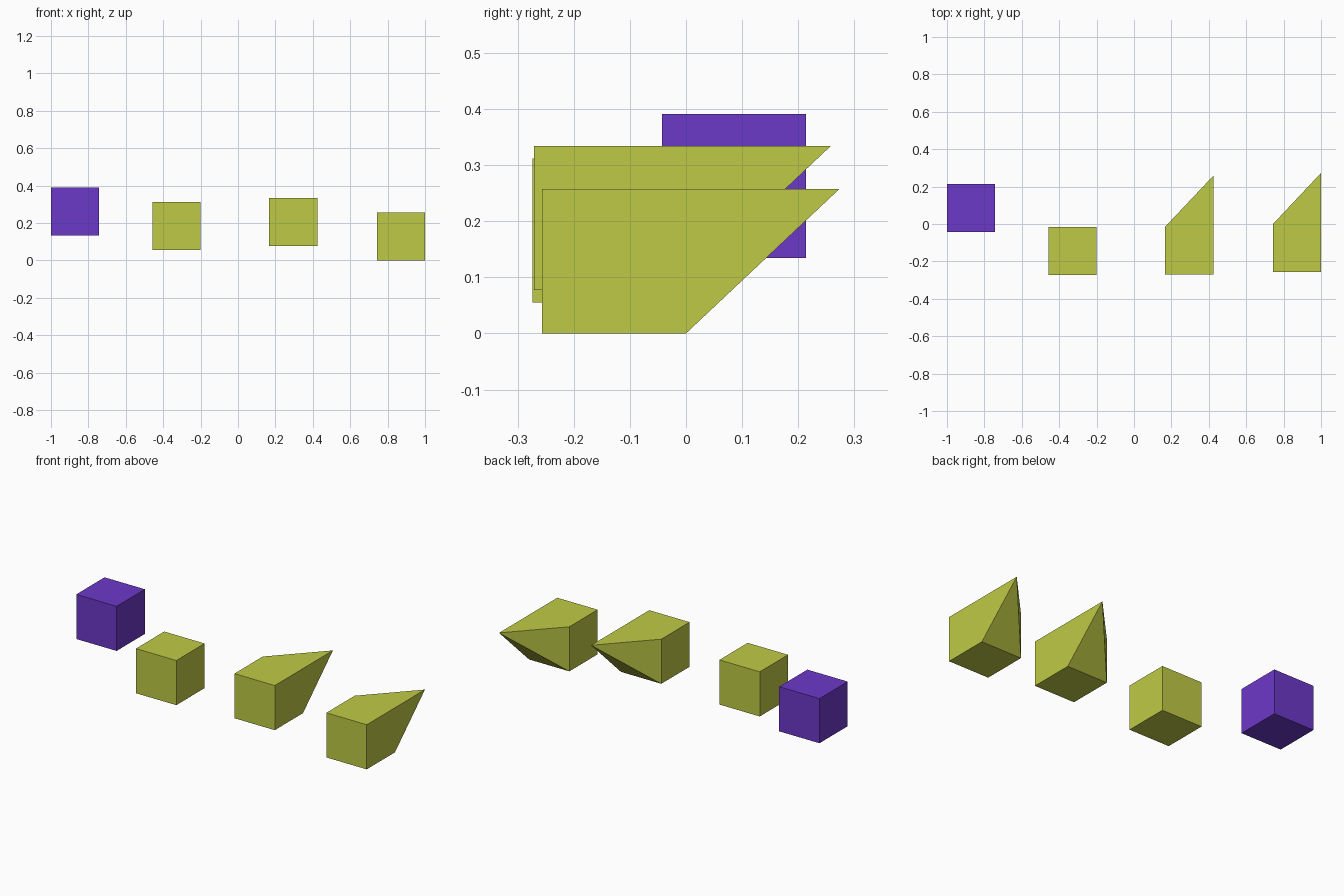
import bpy, bmesh
from mathutils import Vector

if "Cube" in bpy.data.objects:
    bpy.data.objects.remove(bpy.data.objects["Cube"])

SIZE = 0.257
PULL = 0.53  # length of the stretched upper right edge beyond its start


def material(name, color):
    m = bpy.data.materials.new(name)
    m.diffuse_color = color
    m.use_nodes = True
    m.node_tree.nodes["Principled BSDF"].inputs["Base Color"].default_value = m.diffuse_color
    return m


purple = material("purple", (0.15, 0.04, 0.58, 1))
olive = material("olive", (0.52, 0.59, 0.06, 1))


def block(name, corner, mat, apex_y=None):
    """Cube from its minimum corner; apex_y pulls the top right back corner."""
    bm = bmesh.new()
    bmesh.ops.create_cube(bm, size=SIZE)
    h = SIZE / 2
    center = Vector(corner) + Vector((h, h, h))

    def find(sx, sy, sz):
        target = Vector((sx, sy, sz)) * h
        return min(bm.verts, key=lambda v: (v.co - target).length)

    if apex_y is not None:
        apex, low = find(1, 1, 1), find(-1, 1, -1)
        # Crease across the stretched back face
        bmesh.ops.connect_verts(bm, verts=[apex, low])
        apex.co.y = apex_y - center.y
    bmesh.ops.recalc_face_normals(bm, faces=bm.faces)
    mesh = bpy.data.meshes.new(name)
    bm.to_mesh(mesh)
    bm.free()
    mesh.materials.append(mat)
    obj = bpy.data.objects.new(name, mesh)
    obj.location = center
    bpy.context.collection.objects.link(obj)


# Row of blocks, left to right
block("purple_cube", (-1.0, -0.043, 0.134), purple)
block("plain_cube", (-0.458, -0.274, 0.055), olive)
block("pointed_block_inner", (0.167, -0.271, 0.077), olive, apex_y=0.258)
block("pointed_block_outer", (0.743, -0.257, 0.0), olive, apex_y=0.273)
